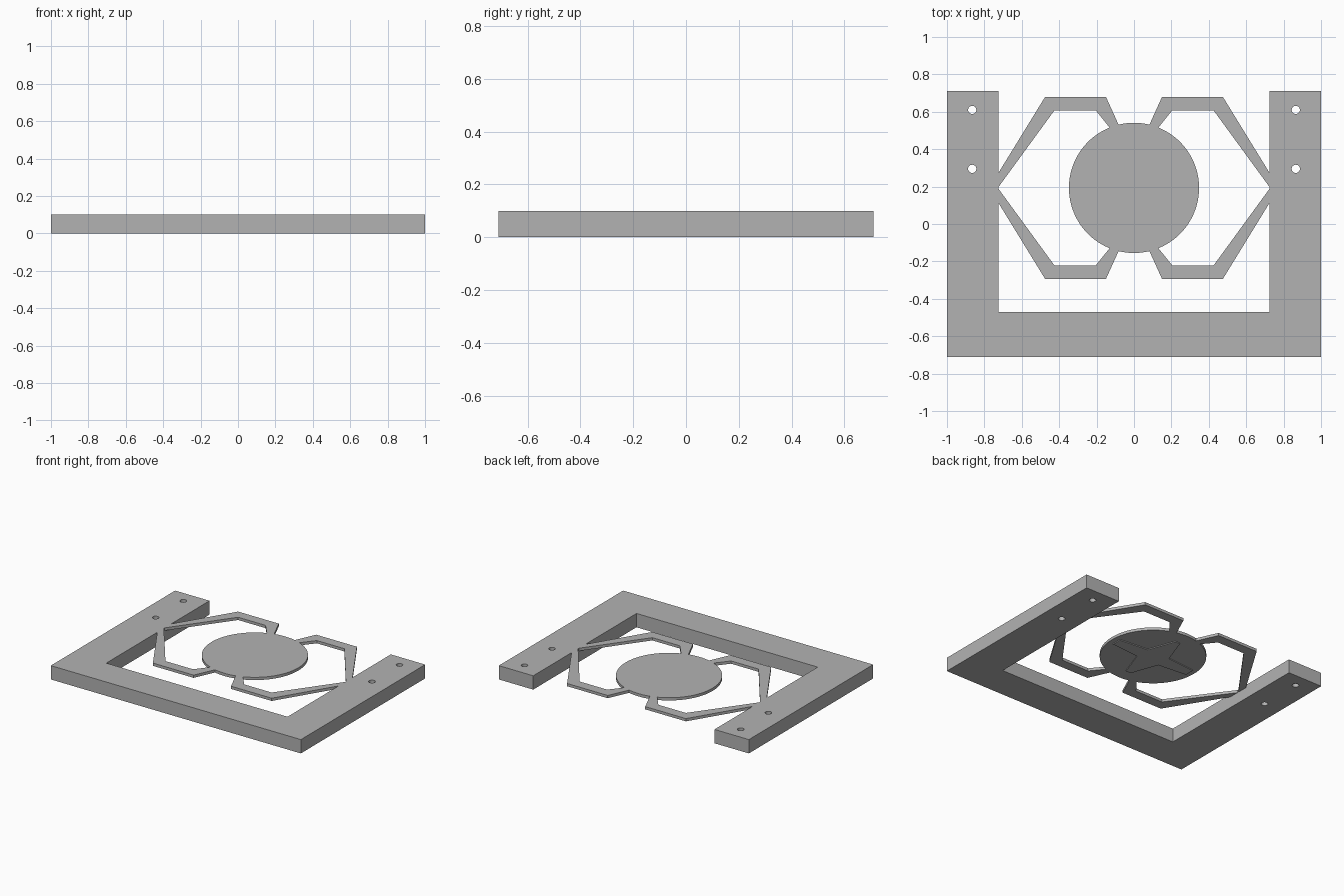
import bpy, bmesh, math

if "Cube" in bpy.data.objects:
    bpy.data.objects.remove(bpy.data.objects["Cube"], do_unlink=True)

grey = bpy.data.materials.new("plain grey")
grey.use_nodes = True
grey.diffuse_color = (0.45, 0.45, 0.45, 1)
grey.node_tree.nodes["Principled BSDF"].inputs["Base Color"].default_value = grey.diffuse_color

TOP = 0.10        # shared top height
THIN = 0.02       # thickness of the thin parts
CY = 0.193        # y of the disc centre


def plate(name, outline, z0, z1):
    """Extrude a flat outline between two heights."""
    bm = bmesh.new()
    face = bm.faces.new([bm.verts.new((x, y, z0)) for x, y in outline])
    new = bmesh.ops.extrude_face_region(bm, geom=[face])["geom"]
    bmesh.ops.translate(bm, vec=(0, 0, z1 - z0),
                        verts=[v for v in new if isinstance(v, bmesh.types.BMVert)])
    bmesh.ops.recalc_face_normals(bm, faces=bm.faces)
    mesh = bpy.data.meshes.new(name)
    bm.to_mesh(mesh)
    bm.free()
    mesh.materials.append(grey)
    obj = bpy.data.objects.new(name, mesh)
    bpy.context.collection.objects.link(obj)
    return obj


def circle(x, y, r, n):
    return [(x + r * math.cos(math.tau * i / n), y + r * math.sin(math.tau * i / n))
            for i in range(n)]


def smooth(obj):
    bpy.ops.object.select_all(action='DESELECT')
    obj.select_set(True)
    bpy.context.view_layer.objects.active = obj
    bpy.ops.object.shade_smooth_by_angle(angle=math.radians(30))


# U-shaped frame
half = [(0.725, -0.47), (0.725, 0.71), (1, 0.71), (1, -0.71)]
frame = plate("frame", half + [(-x, y) for x, y in reversed(half)], 0, TOP)

# Screw holes through both legs
for side in (-1, 1):
    for y in (0.295, 0.61):
        cutter = plate("hole_cutter", circle(side * 0.865, y, 0.022, 24), -0.1, 0.2)
        cutter.hide_render = True
        bpy.context.view_layer.objects.active = frame
        cut = frame.modifiers.new("hole", 'BOOLEAN')
        cut.operation = 'DIFFERENCE'
        cut.solver = 'EXACT'
        cut.object = cutter
        bpy.ops.object.modifier_apply(modifier=cut.name)
        bpy.data.objects.remove(cutter, do_unlink=True)
smooth(frame)

# Round centre plate
smooth(plate("centre_disc", circle(0, CY, 0.348, 96), TOP - THIN, TOP))

# Four bent flexure arms, offsets measured from the disc centre
arm = [(0.728, 0), (0.425, 0.415), (0.205, 0.415), (0.13, 0.322),
       (0.082, 0.337), (0.15, 0.487), (0.475, 0.487), (0.728, 0.075)]
for sx, side in ((1, "left"), (-1, "right")):
    for sy, end in ((1, "back"), (-1, "front")):
        plate(f"{end}_{side}_arm", [(sx * x, CY + sy * y) for x, y in arm],
              TOP - THIN, TOP)

# Shallow four-armed rib under the disc
quarter = [(0.31, 0.035), (0.09, 0.055), (0.02, 0.25)]
upper = quarter + [(-x, y) for x, y in reversed(quarter)]
rib = [(x, CY + y) for x, y in upper] + [(x, CY - y) for x, y in reversed(upper)]
plate("underside_rib", rib, TOP - THIN - 0.006, TOP - THIN)
